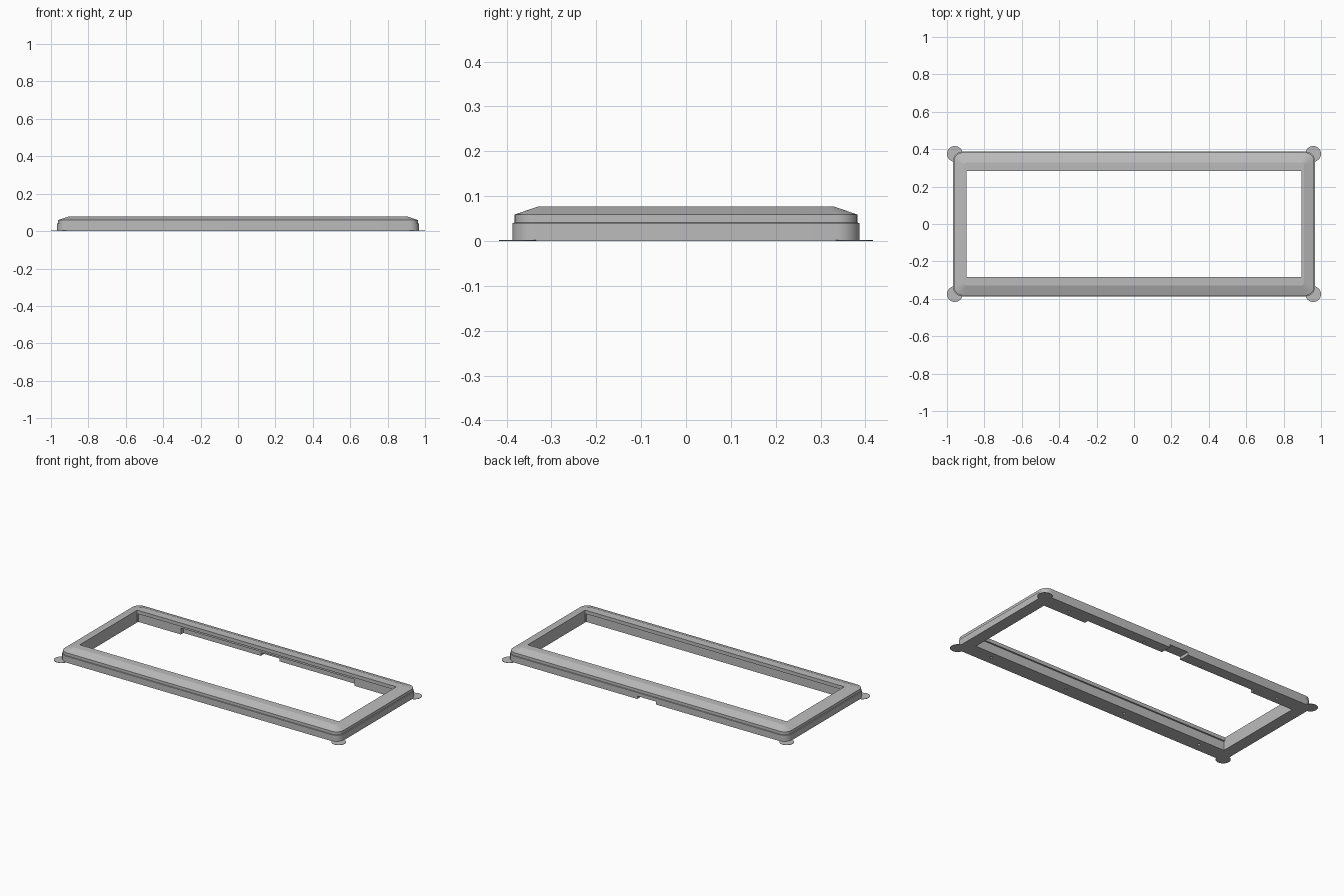
import bpy, bmesh, math
from mathutils import Matrix

if "Cube" in bpy.data.objects:
    bpy.data.objects.remove(bpy.data.objects["Cube"])

grey = bpy.data.materials.new("light grey plastic")
grey.diffuse_color = (0.5, 0.5, 0.5, 1)
grey.use_nodes = True
grey.node_tree.nodes["Principled BSDF"].inputs["Base Color"].default_value = grey.diffuse_color


def finish(bm, name):
    bmesh.ops.recalc_face_normals(bm, faces=bm.faces)
    mesh = bpy.data.meshes.new(name)
    bm.to_mesh(mesh)
    bm.free()
    obj = bpy.data.objects.new(name, mesh)
    bpy.context.collection.objects.link(obj)
    mesh.materials.append(grey)
    return obj


def activate(obj):
    bpy.ops.object.select_all(action='DESELECT')
    obj.select_set(True)
    bpy.context.view_layer.objects.active = obj


def rounded_rect(hx, hy, r, z, n=8):
    pts = []
    for q, (sx, sy) in enumerate([(1, 1), (-1, 1), (-1, -1), (1, -1)]):
        for i in range(n + 1):
            a = math.pi / 2 * (q + i / n)
            pts.append((sx * (hx - r) + r * math.cos(a),
                        sy * (hy - r) + r * math.sin(a), z))
    return pts


def lofted(name, layers):
    bm = bmesh.new()
    loops = [[bm.verts.new(p) for p in rounded_rect(*l)] for l in layers]
    n = len(loops[0])
    for a, b in zip(loops, loops[1:]):
        for i in range(n):
            j = (i + 1) % n
            bm.faces.new((a[i], a[j], b[j], b[i]))
    bm.faces.new(loops[0][::-1])
    bm.faces.new(loops[-1])
    return finish(bm, name)


def box(x0, x1, y0, y1, z0, z1):
    bm = bmesh.new()
    bmesh.ops.create_cube(bm, size=1)
    bmesh.ops.transform(bm, verts=bm.verts, matrix=Matrix.Translation(
        ((x0 + x1) / 2, (y0 + y1) / 2, (z0 + z1) / 2)) @ Matrix.Diagonal(
        (x1 - x0, y1 - y0, z1 - z0, 1)))
    return finish(bm, "cutter")


def cylinder(name, x, y, r, z0, z1, n):
    bm = bmesh.new()
    bmesh.ops.create_cone(bm, cap_ends=True, segments=n, radius1=r, radius2=r,
                          depth=z1 - z0,
                          matrix=Matrix.Translation((x, y, (z0 + z1) / 2)))
    return finish(bm, name)


def cut(target, cutter):
    mod = target.modifiers.new("cut", 'BOOLEAN')
    mod.operation = 'DIFFERENCE'
    mod.solver = 'EXACT'
    mod.object = cutter
    activate(target)
    bpy.ops.object.modifier_apply(modifier=mod.name)
    bpy.data.objects.remove(cutter)


# bezel frame: lower wall, small step, upper wall, sloped top
frame = lofted("bezel_frame", [
    (0.968, 0.387, 0.052, 0.0),
    (0.968, 0.387, 0.052, 0.040),
    (0.963, 0.382, 0.047, 0.041),
    (0.963, 0.382, 0.047, 0.059),
    (0.908, 0.330, 0.015, 0.077)])

# window opening
cut(frame, box(-0.895, 0.895, -0.283, 0.283, -0.1, 0.2))
# shallow rebate under the long inner lips
cut(frame, box(-0.894, 0.894, -0.293, 0.293, -0.1, 0.055))
# deeper recess inside the back wall
cut(frame, box(-0.6, 0.6, 0.25, 0.318, -0.1, 0.04))
# cable notch through the back wall
cut(frame, box(-0.065, 0.065, 0.25, 0.5, -0.1, 0.018))
# screw holes in the underside
for x in (-0.75, -0.21, 0.21, 0.75):
    for y in (-0.335, 0.335):
        cut(frame, cylinder("cutter", x, y, 0.008, -0.05, 0.03, 12))

activate(frame)
bpy.ops.object.shade_smooth_by_angle(angle=math.radians(15))

# thin corner pads
for sx in (-1, 1):
    for sy in (-1, 1):
        cylinder("corner_pad", sx * 0.958, sy * 0.375, 0.042, 0.0, 0.002, 32)
